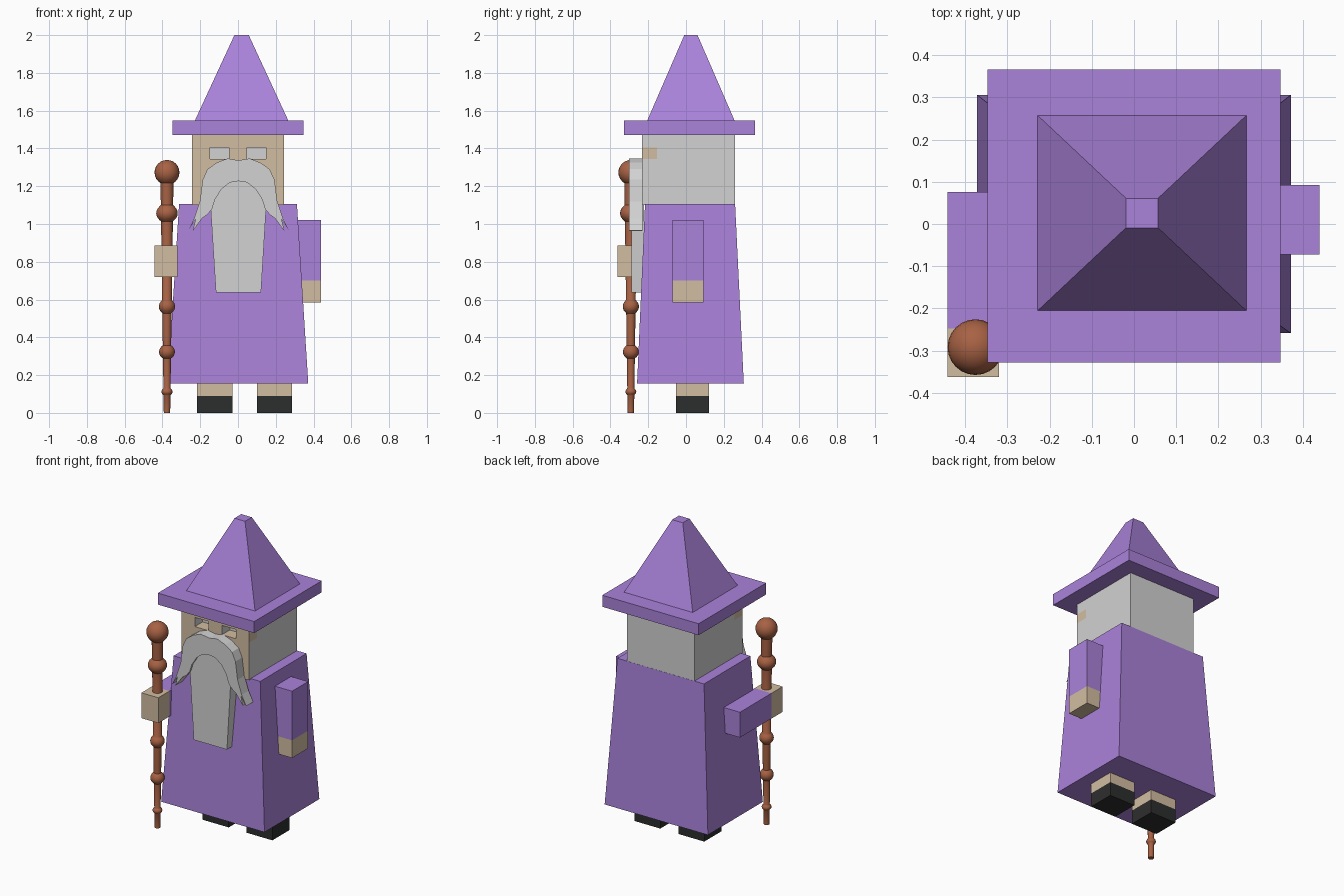
import bpy, bmesh, math

if "Cube" in bpy.data.objects:
    bpy.data.objects.remove(bpy.data.objects["Cube"])


def material(name, rgb):
    lin = [((c / 255 + 0.055) / 1.055) ** 2.4 for c in rgb]
    m = bpy.data.materials.new(name)
    m.diffuse_color = (*lin, 1)
    m.use_nodes = True
    m.node_tree.nodes["Principled BSDF"].inputs["Base Color"].default_value = m.diffuse_color
    return m


PURPLE = material("purple_cloth", (170, 130, 218))
SKIN = material("skin", (210, 189, 161))
GREY = material("grey_hair", (210, 210, 210))
BLACK = material("black_shoe", (44, 46, 45))
BROWN = material("brown_wood", (168, 98, 68))


def finish(name, bm, *mats):
    bmesh.ops.recalc_face_normals(bm, faces=bm.faces)
    me = bpy.data.meshes.new(name)
    bm.to_mesh(me)
    bm.free()
    ob = bpy.data.objects.new(name, me)
    bpy.context.collection.objects.link(ob)
    for m in mats:
        me.materials.append(m)
    return ob


def block_mesh(z0, z1, bottom, top=None):
    """Box or tapered box; bottom and top are (x0, x1, y0, y1)."""
    bm = bmesh.new()
    bmesh.ops.create_cube(bm, size=1)
    for v in bm.verts:
        r = (top or bottom) if v.co.z > 0 else bottom
        v.co = (r[v.co.x > 0], r[2 + (v.co.y > 0)], z1 if v.co.z > 0 else z0)
    return bm


def block(name, mat, z0, z1, bottom, top=None):
    return finish(name, block_mesh(z0, z1, bottom, top), mat)


def plate(name, mat, outline, y0, y1):
    """Front outline (x, z) extruded in depth."""
    bm = bmesh.new()
    a = [bm.verts.new((x, y0, z)) for x, z in outline]
    b = [bm.verts.new((x, y1, z)) for x, z in outline]
    bm.faces.new(a)
    bm.faces.new(b[::-1])
    n = len(a)
    for i in range(n):
        j = (i + 1) % n
        bm.faces.new((a[i], b[i], b[j], a[j]))
    return finish(name, bm, mat)


# Hat
block("hat_cone", PURPLE, 1.546, 2.0, (-0.229, 0.267, -0.206, 0.258), (-0.019, 0.057, -0.009, 0.061))
block("hat_brim", PURPLE, 1.472, 1.547, (-0.347, 0.347, -0.329, 0.366))

# Robe
block("robe", PURPLE, 0.155, 1.105, (-0.372, 0.372, -0.259, 0.306), (-0.312, 0.312, -0.217, 0.26))

# Head: skin front, grey hair around, sunken eyes
EYE_Z, EYE_X, FRONT, DEPTH = (1.345, 1.405), (0.048, 0.148), -0.233, 0.08
bm = block_mesh(1.10, 1.475, (-0.243, 0.243, FRONT, 0.259))
cuts = [((x * s, 0, 0), (1, 0, 0)) for x in EYE_X for s in (-1, 1)]
cuts += [((0, 0, z), (0, 0, 1)) for z in EYE_Z] + [((0, FRONT + DEPTH, 0), (0, 1, 0))]
for co, no in cuts:
    bmesh.ops.bisect_plane(bm, geom=bm.verts[:] + bm.edges[:] + bm.faces[:], plane_co=co, plane_no=no)
bm.normal_update()


def in_eye_band(c):
    return EYE_Z[0] - 0.001 < c.z < EYE_Z[1] + 0.001


eyes = []
for f in bm.faces:
    c = f.calc_center_median()
    if f.normal.y < -0.9 and in_eye_band(c) and EYE_X[0] < abs(c.x) < EYE_X[1]:
        eyes.append(f)
bmesh.ops.inset_individual(bm, faces=eyes, thickness=0, depth=-DEPTH)
bm.normal_update()
for f in bm.faces:
    c, n = f.calc_center_median(), f.normal
    face_front = c.y < FRONT + 0.001
    temple = abs(c.x) > 0.24 and in_eye_band(c) and c.y < FRONT + DEPTH
    socket_lid = abs(n.z) > 0.9 and in_eye_band(c)
    f.material_index = 1 if face_front or temple or socket_lid else 0
finish("head", bm, GREY, SKIN)

# Beard and moustache
plate("beard", GREY, [(-0.117, 0.637), (0.122, 0.637), (0.147, 1.05), (0.147, 1.1), (0.1, 1.25),
                      (-0.1, 1.25), (-0.143, 1.1), (-0.143, 1.05)], -0.288, -0.222)
half = [(0.058, 1.347), (0.116, 1.325), (0.165, 1.29), (0.19, 1.235), (0.205, 1.12), (0.235, 1.03),
        (0.267, 0.965), (0.228, 1.025), (0.243, 0.962), (0.193, 1.03), (0.165, 1.05), (0.14, 1.08),
        (0.125, 1.13), (0.09, 1.185), (0.045, 1.22)]
outline = [(0, 1.337)] + half + [(0, 1.227)] + [(-x, z) for x, z in reversed(half)]
plate("moustache", GREY, [(x + 0.003, z) for x, z in outline], -0.302, -0.23)

# Hanging arm and forward arm
block("hanging_sleeve", PURPLE, 0.70, 1.02, (0.31, 0.44, -0.072, 0.093))
block("hanging_hand", SKIN, 0.585, 0.70, (0.318, 0.44, -0.072, 0.093))
block("forward_sleeve", PURPLE, 0.72, 0.885, (-0.442, -0.32, -0.248, 0.076))
block("forward_hand", SKIN, 0.72, 0.885, (-0.442, -0.32, -0.363, -0.248))

# Legs and shoes
for side, x0, x1 in (("left", -0.217, -0.03), ("right", 0.1, 0.285)):
    block(side + "_leg", SKIN, 0.09, 0.16, (x0, x1, -0.053, 0.122))
    block(side + "_shoe", BLACK, 0, 0.09, (x0, x1, -0.053, 0.122))

# Staff: one lathed profile of a tapering shaft with round knobs
knobs = [(0.112, 0.029, 0.022), (0.323, 0.042, 0.04), (0.563, 0.043, 0.041),
         (1.057, 0.057, 0.05), (1.273, 0.066, 0.066)]


def shaft(z):
    return 0.017 + 0.017 * z / 1.2


profile = [(0, 0), (shaft(0), 0)]
for z, r, h in knobs:
    last = z > 1.2
    for i in range(13):
        t = -math.pi / 2 + math.pi * i / 12
        kr, kz = r * math.cos(t), z + h * math.sin(t)
        if kr > shaft(kz) or (last and i > 6):
            profile.append((max(kr, 0), kz))
        elif i in (2, 10):
            profile.append((shaft(kz), kz))
bm = bmesh.new()
vs = [bm.verts.new((r, 0, z)) for r, z in profile]
es = [bm.edges.new(p) for p in zip(vs, vs[1:])]
bmesh.ops.spin(bm, geom=vs + es, cent=(0, 0, 0), axis=(0, 0, 1), angle=2 * math.pi, steps=24)
bmesh.ops.remove_doubles(bm, verts=bm.verts, dist=0.0005)
bmesh.ops.translate(bm, verts=bm.verts, vec=(-0.376, -0.292, 0))
staff = finish("staff", bm, BROWN)
bpy.context.view_layer.objects.active = staff
staff.select_set(True)
bpy.ops.object.shade_smooth_by_angle(angle=math.radians(40))
